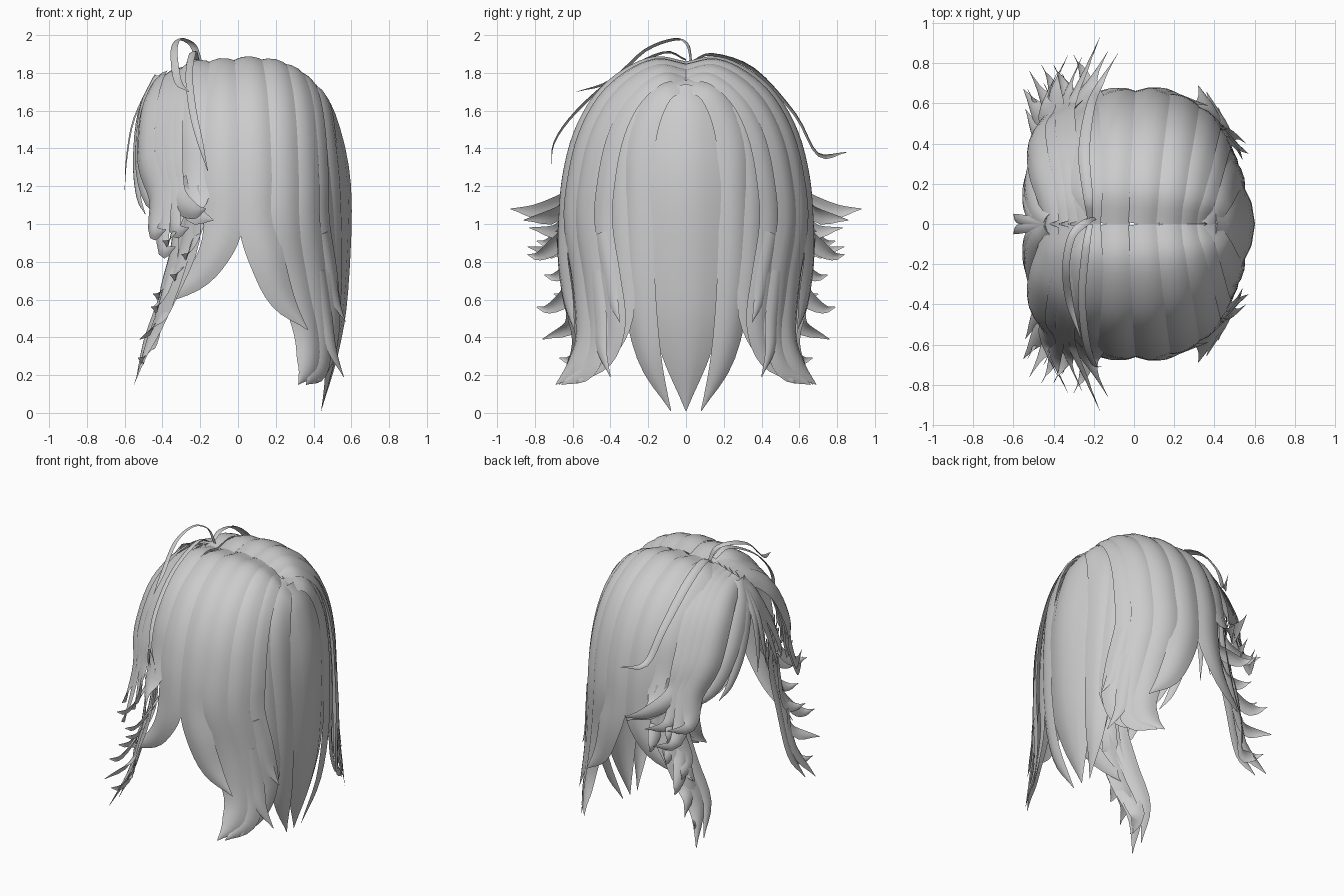
import bpy, bmesh, math
from mathutils import Vector

def spline(pts, n):
    """Catmull-Rom through 4D points (x, y, z, width)."""
    P = [Vector(p) for p in pts]
    P = [2 * P[0] - P[1]] + P + [2 * P[-1] - P[-2]]
    out = []
    for i in range(1, len(P) - 2):
        a, b, c, d = P[i - 1:i + 3]
        for k in range(n):
            t = k / n
            out.append(0.5 * (2 * b + (c - a) * t + (2 * a - 5 * b + 4 * c - d) * t * t
                              + (3 * b - a - 3 * c + d) * t ** 3))
    return out + [P[-2]]

def lock(name, pts, mirror=True, bulge=0.15, n=4, forward=0.0):
    """Arched, tapering lock facing away from the head centre; forward turns it towards the face."""
    path = spline(pts, n)
    bm = bmesh.new()
    rings, side = [], None
    for i, p in enumerate(path):
        pos = p.xyz
        t = (path[min(i + 1, len(path) - 1)].xyz - path[max(i - 1, 0)].xyz).normalized()
        nrm = (pos - Vector((0, 0, min(pos.z, 1.1)))).normalized()
        nrm = (nrm + Vector((-forward, 0, 0))).normalized()
        s = t.cross(nrm)
        if side is not None:
            s = s + side * 0.5
        s = (s - t * s.dot(t)).normalized()
        side = s
        up = s.cross(t)
        h = max(p[3], 0.004) / 2
        ring = []
        for u in (-1, -0.5, 0, 0.5, 1):
            ring.append(bm.verts.new(pos + s * u * h + up * bulge * 2 * h * (0.5 - u * u)))
        for u in (0.5, 0, -0.5):
            ring.append(bm.verts.new(pos + s * u * h + up * 2 * h * (bulge * (0.5 - u * u) - 0.035)))
        rings.append(ring)
    for a, b in zip(rings, rings[1:]):
        for k in range(8):
            j = (k + 1) % 8
            bm.faces.new((a[k], a[j], b[j], b[k]))
    bm.faces.new(rings[0])
    bm.faces.new(rings[-1][::-1])
    bmesh.ops.recalc_face_normals(bm, faces=bm.faces)
    me = bpy.data.meshes.new(name)
    bm.to_mesh(me)
    bm.free()
    me.shade_smooth()
    me.set_sharp_from_angle(angle=math.radians(50))
    ob = bpy.data.objects.new(name, me)
    bpy.context.collection.objects.link(ob)
    if mirror:
        m = ob.modifiers.new("mirror", 'MIRROR')
        m.use_axis = (False, True, False)
        m.use_mirror_merge = False
    return ob

def crown(xt, xs, W, H, w, count=7):
    """Points from the centre parting over the dome to ear height."""
    ys = (0, .25, .5, .72, .88, .97, 1)
    zs = (.97, 1, .92, .77, .55, .28, 0)
    pts = []
    for i in range(count):
        f = math.sin(i / 6 * math.pi / 2)
        pts.append((xt + (xs - xt) * f, W * ys[i], 1 + (H - 1) * zs[i], w * (0.75 + 0.25 * f)))
    return pts

# Back of the head: ridged centre panel and its two neighbours
lock("back_center_lock", [(.40, 0, 1.73, .2), (.49, 0, 1.57, .36), (.565, 0, 1.2, .42),
     (.55, 0, .65, .42), (.51, 0, .32, .27), (.44, 0, .01, 0)], mirror=False, bulge=0.16)
lock("back_inner_lock", [(.36, 0, 1.75, .14), (.42, .15, 1.7, .2), (.47, .25, 1.5, .22), (.51, .27, 1.2, .2),
     (.52, .26, .7, .2), (.5, .2, .3, .14), (.44, .08, .01, 0)])

# Wide panels falling from the parting down the sides
lock("side_front_panel", crown(-.1, -.08, .66, 1.865, .21)
     + [(-.13, .66, .84, .17), (-.24, .63, .7, .12), (-.45, .56, .56, 0)])
lock("side_mid_panel", crown(.05, .11, .66, 1.875, .21)
     + [(.16, .66, .8, .19), (.24, .63, .6, .14), (.37, .59, .44, 0)])
lock("side_rear_panel", crown(.18, .25, .62, 1.86, .21)
     + [(.31, .57, .7, .2), (.37, .55, .42, .16), (.37, .6, .25, .13), (.32, .69, .15, .0)])
lock("back_outer_lock", crown(.25, .36, .55, 1.83, .2)
     + [(.41, .5, .7, .2), (.44, .48, .42, .17), (.43, .53, .24, .14), (.36, .66, .15, 0)])
lock("back_wavy_lock", crown(.31, .43, .46, 1.79, .18)
     + [(.48, .42, .7, .18), (.5, .39, .47, .16), (.47, .44, .29, .12), (.42, .58, .16, 0)])
lock("back_filler_lock", [(.33, .08, 1.75, .12), (.39, .25, 1.65, .16), (.43, .34, 1.45, .17), (.46, .37, 1.15, .17),
     (.48, .36, .8, .17), (.49, .34, .52, .14), (.46, .42, .32, .1), (.42, .52, .2, 0)])
# Small curls where the back locks separate
lock("back_curl", [(.45, .46, .95, .1), (.49, .42, .75, .1), (.52, .39, .6, .07), (.57, .35, .48, 0)])
lock("back_curl_low", [(.43, .49, .75, .1), (.47, .46, .5, .1), (.5, .45, .34, .07), (.56, .4, .19, 0)])

# Curtain bangs sweeping from the parting to the temples
lock("temple_bang", crown(-.24, -.23, .61, 1.85, .2, 6)
     + [(-.23, .68, 1.06, .12), (-.13, .86, 1.02, 0)])
bang_tips = [(-.17, .93, 1.08), (-.26, .83, .98), (-.33, .84, .88), (-.38, .76, .97)]
for i, tip in enumerate(bang_tips):
    d = i * 0.045
    lock(f"curtain_bang_{i + 1}", [
        (-.28 - d, 0, 1.82 - d * .3, .11), (-.31 - d, .15, 1.8 - d * .5, .14),
        (-.35 - d, .37 - d * .5, 1.64 - d * .3, .17), (-.36 - d, .52 - d * .6, 1.35, .17),
        (-.33 - d * .8, .59 - d * .4, 1.15, .14), (tip[0] - .07, tip[1] - .16, tip[2] - .01, .09),
        tip + (0,)], forward=.4)

# Narrow fringe over the forehead
lock("fringe_edge", [(-.44, .02, 1.78, .08), (-.5, .1, 1.63, .12), (-.52, .25, 1.36, .12),
                     (-.47, .4, 1.13, .09), (-.33, .55, 1.02, 0)])
lock("fringe_inner", [(-.44, .01, 1.78, .05), (-.52, .06, 1.6, .08), (-.545, .16, 1.35, .08),
                      (-.53, .26, 1.15, .05), (-.49, .33, 1.05, 0)])
lock("fringe_center", [(-.44, .0, 1.79, .04), (-.55, .02, 1.56, .05), (-.59, .03, 1.35, .04), (-.6, .05, 1.18, 0)])

# Long locks hanging in front of the ears, facing forward
lock("front_long_lock", [(-.3, .56, 1.25, .1), (-.27, .58, .98, .15), (-.35, .6, .68, .15),
                         (-.47, .55, .38, .12), (-.55, .67, .15, 0)], forward=1.5)
lock("front_long_lock_inner", [(-.36, .5, 1.25, .08), (-.31, .52, .95, .12), (-.39, .5, .65, .12),
                               (-.49, .47, .38, .09), (-.54, .57, .18, 0)], forward=1.5)
lock("front_long_lock_outer", [(-.23, .6, 1.2, .08), (-.24, .63, .92, .13), (-.34, .6, .66, .12),
                               (-.43, .6, .47, .1), (-.52, .76, .39, 0)], forward=1.5)
# Flicks curling outwards along the long locks
flick_tips = [(-.3, .84, .83), (-.36, .75, .72), (-.46, .79, .55), (-.45, .7, .62), (-.53, .67, .28), (-.4, .79, .9)]
for i, (x, y, z) in enumerate(flick_tips):
    lock(f"front_flick_{i + 1}", [(x + .12, .56, z + .36, .06), (x + .1, .56, z + .2, .1),
                                  (x + .06, y - .15, z + .06, .1), (x + .03, y - .06, z, .05),
                                  (x, y, z + .01, 0)], n=3, forward=1)

# Loose stray strands on top
lock("top_stray_loop", [(-.2, .03, 1.85, .03), (-.24, .01, 1.95, .04), (-.31, -.06, 1.98, .04),
                        (-.34, -.22, 1.92, .04), (-.32, -.4, 1.76, .04), (-.26, -.58, 1.7, 0)], mirror=False)
lock("left_stray_strand", [(-.22, 0, 1.87, .03), (-.24, -.12, 1.91, .04), (-.26, -.36, 1.79, .04),
                           (-.24, -.58, 1.6, .04), (-.2, -.7, 1.43, .03), (-.16, -.71, 1.28, 0)], mirror=False)
lock("right_stray_strand", [(-.22, .03, 1.86, .03), (-.23, .14, 1.9, .05), (-.25, .36, 1.82, .06),
                            (-.22, .58, 1.58, .05), (-.17, .7, 1.37, .04), (-.08, .85, 1.38, 0)], mirror=False)
